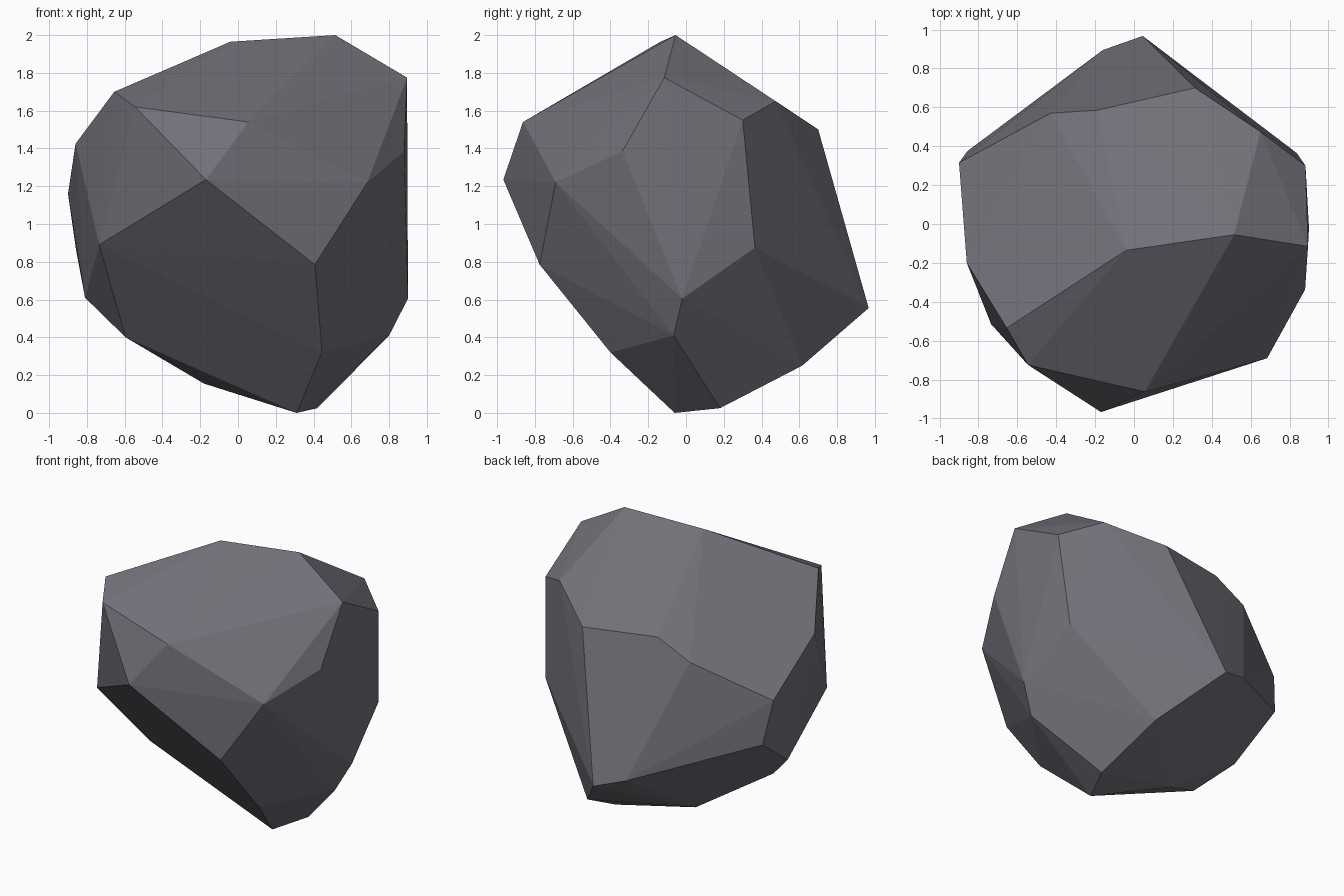
import bpy, bmesh

# Corner points of the faceted boulder, grouped from crown to base
CROWN = [(-0.04, -0.135, 1.965), (0.515, -0.055, 2.0), (0.895, -0.115, 1.775),
         (-0.655, -0.535, 1.70), (-0.545, -0.725, 1.62), (0.055, -0.863, 1.54),
         (0.65, 0.475, 1.65), (0.882, 0.30, 1.55), (0.315, 0.70, 1.50),
         (-0.19, 0.585, 1.52), (-0.43, 0.57, 1.40)]
WAIST = [(-0.86, -0.20, 1.425), (-0.90, 0.315, 1.16), (-0.17, -0.967, 1.235),
         (0.685, -0.69, 1.22), (0.88, -0.337, 1.385), (-0.735, -0.515, 0.89),
         (0.407, -0.775, 0.785), (-0.857, 0.375, 0.86), (0.837, 0.365, 0.875)]
BASE = [(0.045, 0.967, 0.555), (-0.16, 0.895, 0.62), (0.90, -0.02, 0.605),
        (-0.81, 0.03, 0.61), (0.80, -0.065, 0.41), (-0.595, -0.12, 0.40),
        (0.445, -0.40, 0.32), (0.336, 0.615, 0.25), (-0.18, 0.15, 0.155),
        (0.42, 0.18, 0.025), (0.31, -0.06, 0.0)]

# Boulder: one convex stone wrapped around its corners
bm = bmesh.new()
for p in CROWN + WAIST + BASE:
    bm.verts.new(p)
hull = bmesh.ops.convex_hull(bm, input=bm.verts[:])
loose = {v for v in hull["geom_interior"] + hull["geom_unused"]
         if isinstance(v, bmesh.types.BMVert)}
bmesh.ops.delete(bm, geom=list(loose), context='VERTS')
bmesh.ops.recalc_face_normals(bm, faces=bm.faces[:])
for f in bm.faces:
    f.smooth = False

mesh = bpy.data.meshes.new("boulder")
bm.to_mesh(mesh)
bm.free()

# Single stone colour
stone = bpy.data.materials.new("grey stone")
stone.diffuse_color = (0.17, 0.16, 0.19, 1.0)
mesh.materials.append(stone)

boulder = bpy.data.objects.new("boulder", mesh)
bpy.context.collection.objects.link(boulder)
